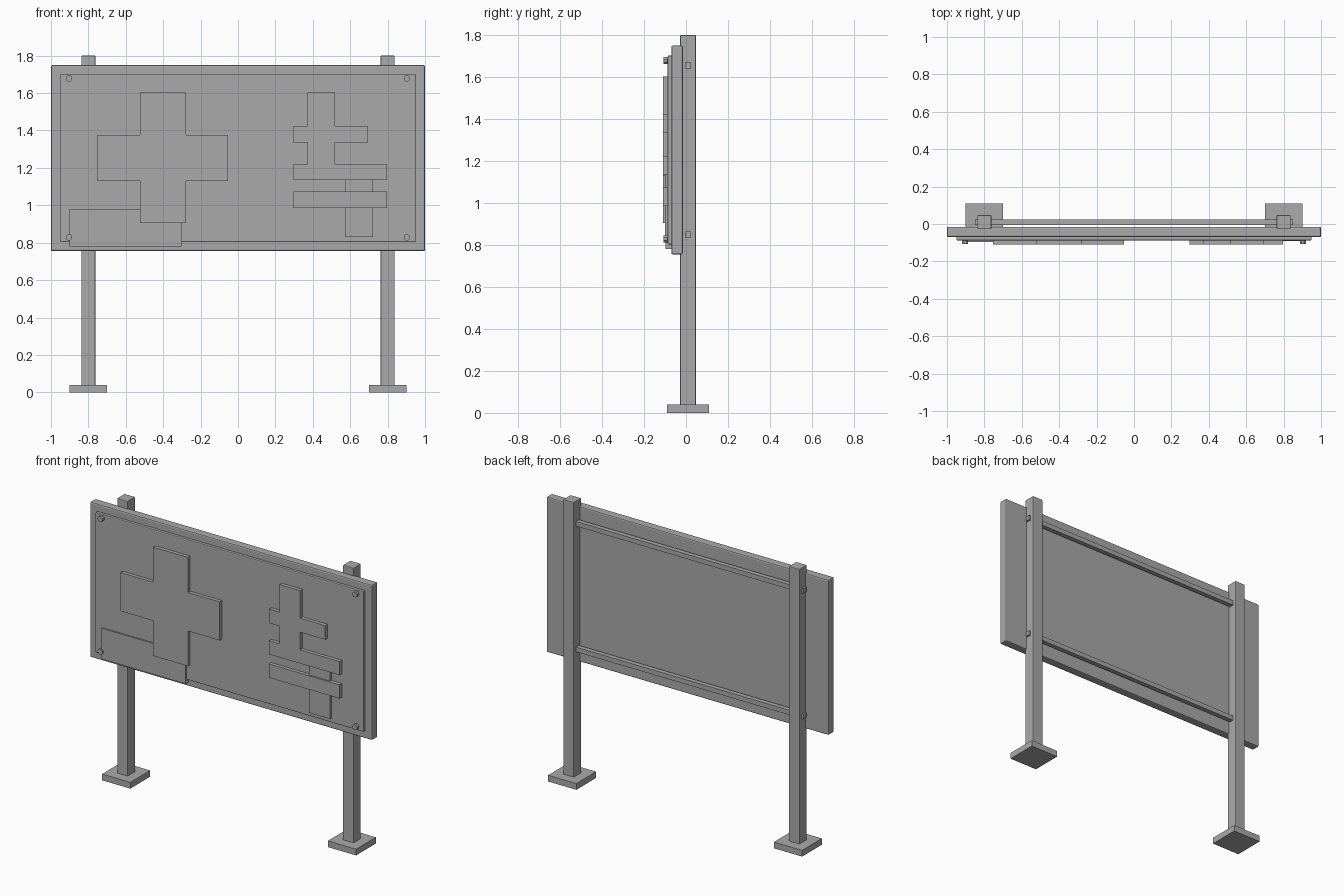
import bpy, bmesh, math

if "Cube" in bpy.data.objects:
    bpy.data.objects.remove(bpy.data.objects["Cube"])

grey = bpy.data.materials.new("plain grey")
grey.diffuse_color = (0.4, 0.4, 0.4, 1)
grey.use_nodes = True
grey.node_tree.nodes["Principled BSDF"].inputs["Base Color"].default_value = grey.diffuse_color


def finish(name, bm, bevel=0.0):
    bmesh.ops.recalc_face_normals(bm, faces=bm.faces)
    mesh = bpy.data.meshes.new(name)
    bm.to_mesh(mesh)
    bm.free()
    mesh.materials.append(grey)
    obj = bpy.data.objects.new(name, mesh)
    bpy.context.collection.objects.link(obj)
    if bevel:
        mod = obj.modifiers.new("soft edges", 'BEVEL')
        mod.width = bevel
        mod.segments = 2
    return obj


def box(name, x, y, z, bevel=0.0):
    """Box from (min, max) pairs along each axis."""
    bm = bmesh.new()
    bmesh.ops.create_cube(bm, size=1)
    for v in bm.verts:
        v.co = [r[0] if c < 0 else r[1] for c, r in zip(v.co, (x, y, z))]
    return finish(name, bm, bevel)


def plate(name, outline, front, back):
    """Upright plate cut to an (x, z) outline."""
    bm = bmesh.new()
    face = bm.faces.new([bm.verts.new((x, back, z)) for x, z in outline])
    ext = bmesh.ops.extrude_face_region(bm, geom=[face])
    for v in ext["geom"]:
        if isinstance(v, bmesh.types.BMVert):
            v.co.y = front
    return finish(name, bm)


def bolt(name, x, z):
    bm = bmesh.new()
    bmesh.ops.create_cone(bm, cap_ends=True, segments=8, radius1=0.018,
                          radius2=0.018, depth=0.03)
    obj = finish(name, bm)
    obj.rotation_euler = (math.pi / 2, math.pi / 8, 0)
    obj.location = (x, -0.092, z)


# Posts on square feet
for side, s in (("left", -1), ("right", 1)):
    cx = 0.8 * s
    box(side + "_post", (cx - 0.0375, cx + 0.0375), (-0.0275, 0.0475), (0.03, 1.8), 0.004)
    box(side + "_foot", (cx - 0.1, cx + 0.1), (-0.09, 0.11), (0, 0.04))

# Rails running through the posts
for name, z in (("lower_rail", 0.85), ("upper_rail", 1.655)):
    box(name, (-0.85, 0.85), (-0.005, 0.025), (z - 0.015, z + 0.015))

# Board and raised face panel
box("board", (-1, 1), (-0.07, -0.015), (0.755, 1.75), 0.008)
box("face_panel", (-0.95, 0.95), (-0.087, -0.06), (0.803, 1.703), 0.005)

# Corner label, overlapping the lower edge of the panel
box("corner_label", (-0.9, -0.303), (-0.097, -0.068), (0.78, 0.977))

# Large cross
FRONT, BACK = -0.11, -0.08
plate("cross", [(-0.525, 0.905), (-0.278, 0.905), (-0.278, 1.13), (-0.053, 1.13),
                (-0.053, 1.377), (-0.278, 1.377), (-0.278, 1.602), (-0.525, 1.602),
                (-0.525, 1.377), (-0.755, 1.377), (-0.755, 1.13), (-0.525, 1.13)],
      FRONT, BACK)

# Stacked bar symbol
plate("upper_symbol", [(0.297, 1.135), (0.797, 1.135), (0.797, 1.222), (0.518, 1.222),
                       (0.518, 1.335), (0.695, 1.335), (0.695, 1.425), (0.518, 1.425),
                       (0.518, 1.602), (0.372, 1.602), (0.372, 1.425), (0.297, 1.425),
                       (0.297, 1.335), (0.372, 1.335), (0.372, 1.222), (0.297, 1.222)],
      FRONT, BACK)
box("symbol_bar", (0.297, 0.797), (FRONT, BACK), (0.985, 1.073))
box("symbol_stem", (0.572, 0.722), (-0.1, BACK), (0.83, 1.16))

# Corner bolts
for x in (-0.903, 0.903):
    for z in (0.828, 1.678):
        bolt("corner_bolt", x, z)
